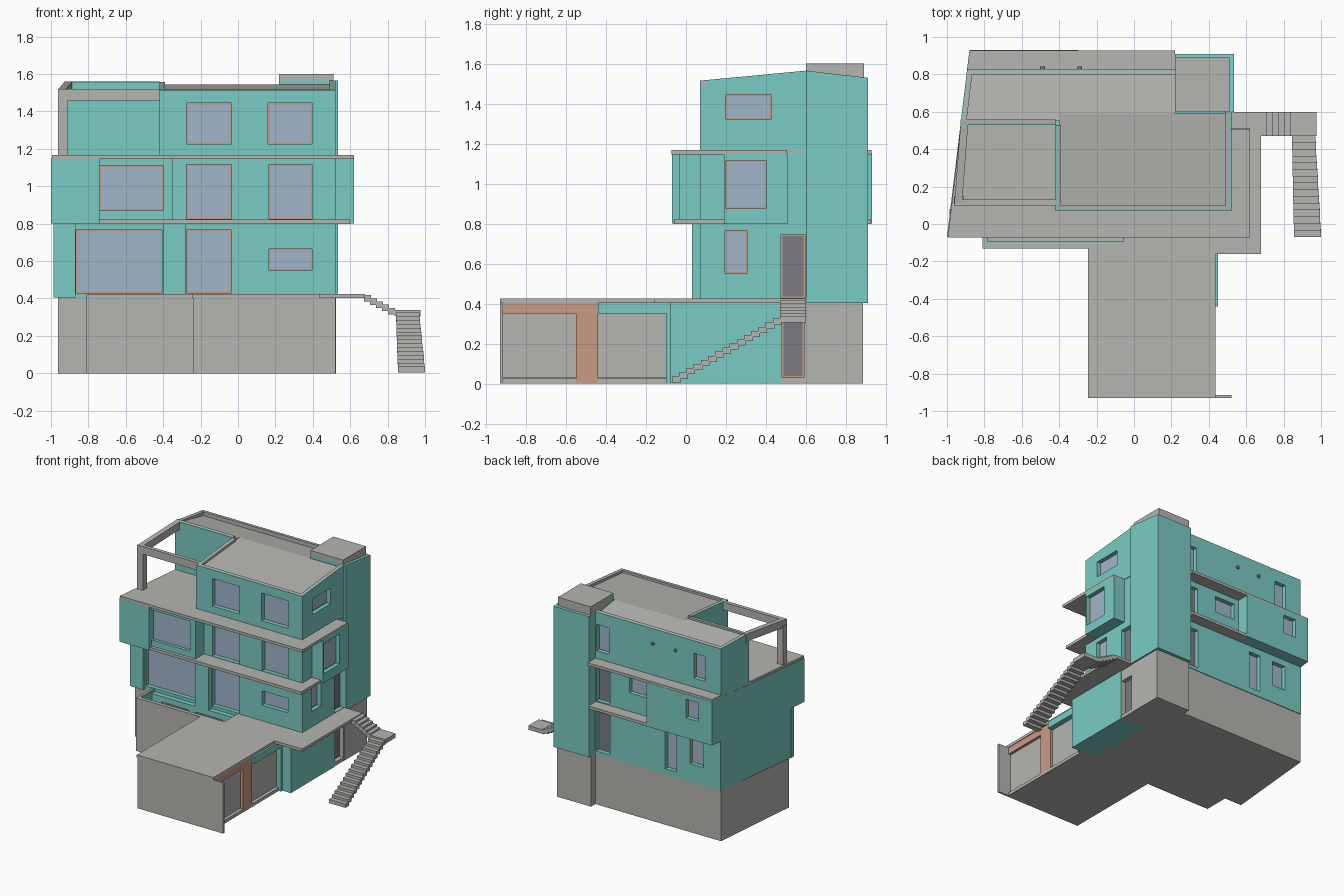
import bpy, bmesh, math


def material(name, rgb):
    m = bpy.data.materials.new(name)
    m.diffuse_color = (*rgb, 1)
    return m


TEAL = material("teal render", (0.195, 0.60, 0.55))
GREY = material("concrete grey", (0.46, 0.46, 0.44))
BLUE = material("window blue", (0.35, 0.47, 0.59))
RUST = material("frame orange", (0.60, 0.32, 0.23))
DARK = material("door dark grey", (0.20, 0.195, 0.22))


def left(y):
    """Slanted left boundary of the house."""
    return -1 + 0.12 * (y + 0.07)


def roof(y):
    """Parapet height: rises to a ridge, then falls to the back."""
    return 1.515 + (y - 0.07) * 0.094 if y < 0.6 else 1.565 - (y - 0.6) * 0.115


def prism(name, pts, z0, z1, mat):
    """Extruded outline; z0 and z1 are numbers or functions of y."""
    lo = z0 if callable(z0) else lambda y: z0
    hi = z1 if callable(z1) else lambda y: z1
    bm = bmesh.new()
    a = [bm.verts.new((x, y, lo(y))) for x, y in pts]
    b = [bm.verts.new((x, y, hi(y))) for x, y in pts]
    bm.faces.new(a[::-1])
    bm.faces.new(b)
    n = len(pts)
    for i in range(n):
        j = (i + 1) % n
        bm.faces.new((a[i], a[j], b[j], b[i]))
    bmesh.ops.recalc_face_normals(bm, faces=bm.faces[:])
    me = bpy.data.meshes.new(name)
    bm.to_mesh(me)
    bm.free()
    me.materials.append(mat)
    ob = bpy.data.objects.new(name, me)
    bpy.context.collection.objects.link(ob)
    return ob


def box(name, x0, x1, y0, y1, z0, z1, mat):
    return prism(name, [(x0, y0), (x1, y0), (x1, y1), (x0, y1)], z0, z1, mat)


def side_box(name, side, at, d0, d1, a0, a1, z0, z1, mat):
    """Box lying d0..d1 inward from a facade facing front, back or right."""
    s = 1 if side == "front" else -1
    p, q = sorted((at + s * d0, at + s * d1))
    if side == "right":
        return box(name, p, q, a0, a1, z0, z1, mat)
    return box(name, a0, a1, p, q, z0, z1, mat)


def opening(wall, side, at, a0, a1, z0, z1, fill=BLUE, depth=0.04, trim=0.008):
    """Cut a recess into a wall and fit a frame and a pane."""
    cut = side_box("cutter", side, at, -0.02, depth, a0, a1, z0, z1, wall.data.materials[0])
    mod = wall.modifiers.new("recess", "BOOLEAN")
    mod.operation, mod.solver, mod.object = "DIFFERENCE", "EXACT", cut
    dg = bpy.context.evaluated_depsgraph_get()
    me = bpy.data.meshes.new_from_object(wall.evaluated_get(dg))
    wall.modifiers.clear()
    wall.data = me
    bpy.data.objects.remove(cut)
    side_box("opening_frame", side, at, depth - 0.006, depth + 0.002, a0, a1, z0, z1, RUST)
    side_box("opening_pane", side, at, depth - 0.012, depth - 0.004,
             a0 + trim, a1 - trim, z0 + trim, z1 - trim, fill)


# Basement
base = prism("basement", [(-0.962, 0.07), (0.52, 0.07), (0.52, 0.6), (0.22, 0.6), (0.22, 0.83),
                          (left(0.83), 0.83)], 0, 0.405, GREY)
opening(base, "right", 0.52, 0.48, 0.59, 0.03, 0.315, DARK)
box("tower_base", 0.22, 0.522, 0.6, 0.885, 0, 0.405, GREY)
box("basement_side_wall", 0.3, 0.524, -0.08, 0.475, 0, 0.405, TEAL)

# Garage wing, with a sunken light well beside it
prism("garage", [(-0.24, -0.93), (0.40, -0.93), (0.40, 0.07), (-0.05, 0.07), (-0.05, -0.10), (-0.79, -0.10),
                 (-0.79, 0.07), (-0.81, 0.07), (-0.81, -0.13), (-0.24, -0.13)], 0, 0.405, GREY)
box("well_floor", -0.79, -0.05, -0.10, 0.07, 0, 0.06, GREY)
box("well_front_lining", -0.79, -0.05, -0.10, -0.093, 0.06, 0.42, TEAL)
box("well_left_lining", -0.79, -0.783, -0.093, 0.07, 0.06, 0.42, TEAL)
box("well_right_lining", -0.057, -0.05, -0.093, 0.07, 0.06, 0.42, TEAL)
well = box("well_back_wall", -0.783, -0.057, 0.03, 0.07, 0.06, 0.405, TEAL)
for a in (-0.70, -0.40):
    opening(well, "front", 0.03, a, a + 0.24, 0.15, 0.36, depth=0.02)
box("garage_fin", 0.40, 0.52, -0.93, -0.915, 0, 0.405, GREY)
box("garage_lintel", 0.40, 0.43, -0.915, -0.44, 0.35, 0.405, RUST)
box("garage_pier", 0.40, 0.43, -0.55, -0.44, 0, 0.35, RUST)
box("garage_side_lintel", 0.40, 0.45, -0.44, -0.10, 0.35, 0.405, TEAL)
box("garage_end_pier", 0.40, 0.45, -0.10, -0.08, 0, 0.405, TEAL)
box("garage_sill", 0.40, 0.43, -0.915, -0.10, 0, 0.025, GREY)
for y0, y1 in ((-0.915, -0.55), (-0.44, -0.10)):
    box("garage_door", 0.40, 0.409, y0, y1, 0.03, 0.35, GREY)

# Terrace slab around the light well
prism("terrace_slab", [(-0.245, -0.93), (0.435, -0.93), (0.435, -0.16), (0.68, -0.16), (0.68, 0.6),
                       (0.2, 0.6), (-0.05, 0.075), (-0.05, -0.10), (-0.79, -0.10), (-0.79, 0.07),
                       (-0.81, 0.07), (-0.81, -0.13), (-0.245, -0.13)], 0.403, 0.425, GREY)

# First floor
first = prism("first_floor", [(left(0.07), 0.07), (0.52, 0.07), (0.52, 0.6), (0.22, 0.6), (0.22, 0.835),
                              (left(0.835), 0.835)], 0.404, 0.81, TEAL)
box("front_pillar", -0.40, -0.28, 0.03, 0.08, 0.405, 0.80, TEAL)
box("front_left_pier", left(0.04), -0.87, 0.045, 0.08, 0.405, 0.80, TEAL)
for a0, a1, z0, z1 in ((-0.865, -0.405, 0.43, 0.765), (-0.275, -0.035, 0.43, 0.765), (0.165, 0.395, 0.55, 0.665)):
    opening(first, "front", 0.07, a0, a1, z0, z1)
opening(first, "right", 0.52, 0.195, 0.305, 0.55, 0.765)
opening(first, "right", 0.52, 0.475, 0.595, 0.427, 0.745, DARK)
opening(first, "back", 0.835, 0.09, 0.21, 0.43, 0.745, DARK)
opening(first, "back", 0.835, -0.50, -0.40, 0.45, 0.75)
opening(first, "back", 0.835, -0.74, -0.62, 0.55, 0.75)

# Second floor with front, right and back bays
second = prism("second_floor", [(left(-0.07), -0.07), (-0.74, -0.07), (-0.74, -0.035), (-0.35, -0.035),
                                (-0.35, 0.07), (0.52, 0.07), (0.52, 0.19), (0.62, 0.19), (0.62, 0.51),
                                (0.52, 0.51), (0.52, 0.6), (0.22, 0.6), (0.22, 0.83), (-0.30, 0.83),
                                (-0.30, 0.93), (left(0.93), 0.93)], 0.80, 1.15, TEAL)
opening(second, "front", -0.035, -0.74, -0.40, 0.87, 1.11, depth=0.03)
opening(second, "front", 0.07, -0.275, -0.035, 0.825, 1.115)
opening(second, "front", 0.07, 0.165, 0.395, 0.825, 1.115)
opening(second, "right", 0.62, 0.2, 0.4, 0.875, 1.115)
opening(second, "back", 0.83, 0.09, 0.21, 0.83, 1.10, DARK)
opening(second, "back", 0.83, -0.26, -0.08, 0.97, 1.10)
opening(second, "back", 0.93, -0.76, -0.65, 0.96, 1.11)

# Balcony slabs
prism("lower_balcony_slab", [(-0.74, -0.06), (0.6, -0.06), (0.6, 0.195), (0.215, 0.195), (0.215, 0.925),
                             (-0.31, 0.925), (-0.31, 0.1), (-0.74, 0.1)], 0.799, 0.822, GREY)
prism("upper_balcony_slab", [(left(-0.072) + 0.005, -0.072), (0.62, -0.072), (0.62, 0.505), (0.515, 0.505),
                             (0.515, 0.6), (0.22, 0.6), (0.22, 0.928), (left(0.928), 0.928)], 1.146, 1.168, GREY)

# Top floor and its roof
outline = [(-0.42, 0.07), (0.52, 0.07), (0.52, 0.6), (0.22, 0.6), (0.22, 0.83),
           (left(0.83), 0.83), (left(0.53), 0.53), (-0.42, 0.53)]
top = prism("top_floor", outline, 1.16, 1.49, TEAL)
opening(top, "front", 0.07, -0.275, -0.035, 1.225, 1.445)
opening(top, "front", 0.07, 0.16, 0.395, 1.225, 1.445)
opening(top, "right", 0.52, 0.2, 0.425, 1.32, 1.445)
opening(top, "back", 0.83, 0.10, 0.21, 1.23, 1.44)
opening(top, "back", 0.83, -0.75, -0.65, 1.24, 1.44)
for x in (-0.29, -0.49):
    bpy.ops.mesh.primitive_cylinder_add(vertices=12, radius=0.013, depth=0.02, location=(x, 0.832, 1.42),
                                        rotation=(math.pi / 2, 0, 0))
    bpy.context.object.name = "wall_vent"
    bpy.context.object.data.materials.append(DARK)
for i, (x0, y0) in enumerate(outline):
    x1, y1 = outline[(i + 1) % len(outline)]
    if i in (2, 3):
        continue
    d = math.hypot(x1 - x0, y1 - y0)
    nx, ny = (y0 - y1) / d, (x1 - x0) / d

    def strip(t0, t1):
        return [(x0 + nx * t0, y0 + ny * t0), (x1 + nx * t0, y1 + ny * t0),
                (x1 + nx * t1, y1 + ny * t1), (x0 + nx * t1, y0 + ny * t1)]
    prism("parapet", strip(0, 0.008), 1.485, roof, TEAL)
    prism("parapet_lining", strip(0.008, 0.03), 1.485, roof, GREY)
prism("front_roof_deck", [(-0.40, 0.09), (0.50, 0.09), (0.50, 0.59), (-0.40, 0.59)],
      1.485, lambda y: 1.50 + (y - 0.09) * 0.086, GREY)
prism("back_roof_deck", [(left(0.55) + 0.02, 0.55), (-0.40, 0.55), (-0.40, 0.59), (0.22, 0.59), (0.22, 0.81),
                         (left(0.81) + 0.02, 0.81)], 1.485, lambda y: 1.543 - (y - 0.59) * 0.15, GREY)

# Stair tower
prism("stair_tower", [(0.22, 0.6), (0.535, 0.6), (0.535, 0.91), (0.22, 0.91)], 0.404, roof, TEAL)
box("tower_cap", 0.22, 0.51, 0.6, 0.89, 1.52, 1.60, GREY)

# Open roof frame over the left terrace
box("frame_front_beam", left(0.1) + 0.02, -0.42, 0.10, 0.13, 1.458, 1.519, GREY)
prism("frame_side_beam", [(left(0.1) + 0.018, 0.1), (left(0.1) + 0.06, 0.1), (left(0.54) + 0.04, 0.54),
                          (left(0.54), 0.54)], lambda y: roof(y) - 0.06, roof, GREY)
box("frame_post", left(0.1) + 0.018, -0.912, 0.10, 0.15, 1.165, 1.48, GREY)

# Outside stair: short flight, landing, long flight
for i in range(5):
    x, z = 0.68 + i * 0.032, 0.418 - i * 0.017
    box("upper_step", x - 0.005, x + 0.032, 0.47, 0.6, z - 0.035, z, GREY)
box("stair_landing", 0.838, 0.975, 0.47, 0.6, 0.305, 0.338, GREY)
N = 15
for i in range(N):
    y, z, t = 0.47 - i * 0.036, 0.325 - i * 0.0207, i / (N - 1)
    x0, x1 = 0.845 + 0.01 * t, 0.97 + 0.03 * t
    box("lower_step", x0, x1, y - 0.036, y + 0.008, z - 0.03, z, GREY)
